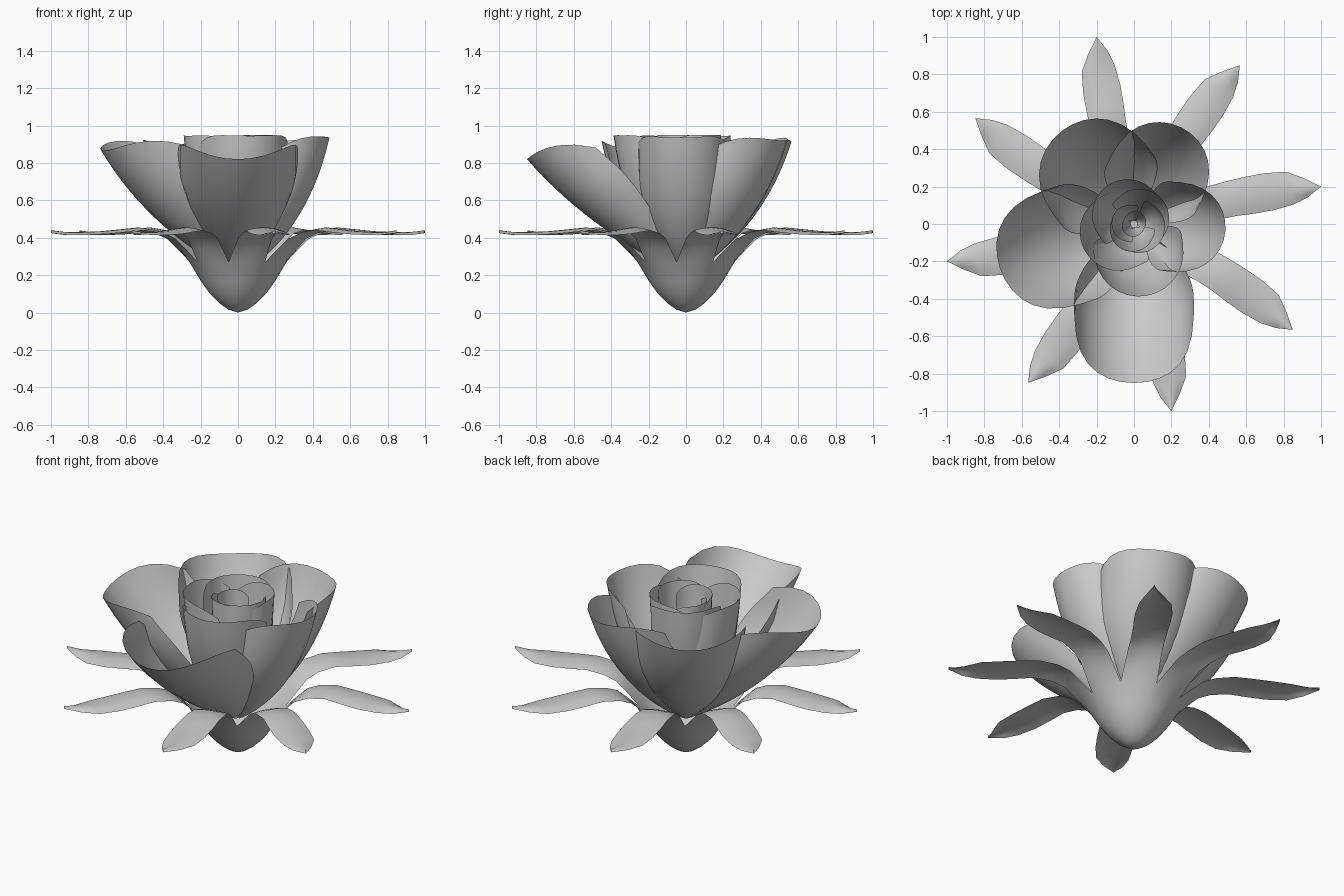
import bpy
import bmesh
from math import sin, cos, pi, radians
from mathutils import Vector, Matrix

cube = bpy.data.objects.get("Cube")
if cube:
    bpy.data.objects.remove(cube)

# One plain grey for the whole flower
grey = bpy.data.materials.new("soft_grey")
grey.use_nodes = True
colour = (0.6, 0.6, 0.6, 1)
grey.diffuse_color = colour
grey.node_tree.nodes["Principled BSDF"].inputs["Base Color"].default_value = colour


def add_grid(bm, rows):
    """Skin a list of equally long rows of points."""
    verts = [[bm.verts.new(p) for p in row] for row in rows]
    for a, b in zip(verts, verts[1:]):
        for i in range(len(a) - 1):
            bm.faces.new((a[i], a[i + 1], b[i + 1], b[i]))


def finish(name, bm):
    bmesh.ops.remove_doubles(bm, verts=bm.verts, dist=0.0005)
    bmesh.ops.dissolve_degenerate(bm, edges=bm.edges, dist=0.0002)
    for face in bm.faces:
        face.smooth = True
    mesh = bpy.data.meshes.new(name)
    bm.to_mesh(mesh)
    bm.free()
    mesh.materials.append(grey)
    obj = bpy.data.objects.new(name, mesh)
    bpy.context.collection.objects.link(obj)


# Calyx: a bowl that splits into eight curling sepals
bowl = [(0, 0), (.05, .015), (.1, .05), (.15, .1), (.2, .17), (.26, .27)]
# radius, height, half width, sideways sweep
blade = [(.32, .35, .098, .01), (.38, .41, .095, .02), (.45, .44, .094, .028),
         (.55, .455, .097, .032), (.65, .445, .102, .03), (.75, .435, .102, .028),
         (.86, .43, .09, .025), (.94, .43, .052, .01), (1.02, .44, 0, 0)]
sections = [(r, z, r * pi / 8, 0) for r, z in bowl] + blade
SIDE = [i / 3 for i in range(-3, 4)]

bm = bmesh.new()
for k in range(8):
    axis = radians(11.3 + 45 * k)
    rows = []
    for r, z, half, sweep in sections:
        droop = 0.015 if r > 0.3 else 0
        row = []
        for u in SIDE:
            a = axis + (u * half + sweep) / max(r, 0.01)
            row.append((r * cos(a), r * sin(a), z - droop * u * u))
        rows.append(row)
    add_grid(bm, rows)
finish("calyx", bm)


# Cupped petal: a curved midline carrying arc-shaped cross sections
def petal(name, angle, reach, top, width, arc=88):
    base = 0.2
    start = Vector((0.02, 0, base))
    end = Vector((reach, 0, top))
    bend = Vector((reach * (0.97 - 0.4 * reach), 0, base + (top - base) * (0.21 + 0.24 * reach)))
    drop = max(0.03, 0.03 + 0.27 * (reach - 0.1))
    span = radians(arc)
    radius = width / sin(min(span, pi / 2))
    steps_u, steps_v = 14, 14
    rows = []
    for j in range(steps_v + 1):
        row = []
        for i in range(steps_u + 1):
            u = 2 * i / steps_u - 1
            t = j / steps_v * (1 - drop * u ** 4)
            mid = start * (1 - t) ** 2 + bend * 2 * t * (1 - t) + end * t * t
            tangent = ((bend - start) * (1 - t) + (end - bend) * t).normalized()
            inward = Vector((-tangent.z, 0, tangent.x))
            # full width is reached two thirds of the way up
            w = radius * sin(pi / 2 * min(1, t / 0.65)) ** 0.75
            p = mid + inward * w * (1 - cos(u * span))
            p.y += w * sin(u * span)
            row.append(p)
        rows.append(row)
    bm = bmesh.new()
    add_grid(bm, rows)
    bmesh.ops.transform(bm, matrix=Matrix.Rotation(radians(angle), 4, 'Z'), verts=bm.verts)
    finish(name, bm)


# Open outer petals, spiralling inwards: angle, reach, top height, half width
outer = [(270, .85, .82, .32), (198, .755, .865, .32), (128, .63, .895, .31),
         (64, .575, .92, .27), (-4, .49, .935, .24), (-80, .39, .945, .24)]
for n, spec in enumerate(outer):
    petal(f"outer_petal_{n + 1}", *spec)

# Tightly wrapped inner petals
inner = [(207, .3, .945, .21), (125, .25, .945, .19), (45, .2, .95, .16),
         (-30, .17, .95, .14), (252, .15, .94, .12), (170, .12, .92, .1)]
for n, spec in enumerate(inner):
    petal(f"inner_petal_{n + 1}", *spec, arc=92)

# Closed heart of the bud
for n in range(2):
    petal(f"heart_petal_{n + 1}", 60 + 180 * n, .07, .8, .06, arc=95)
